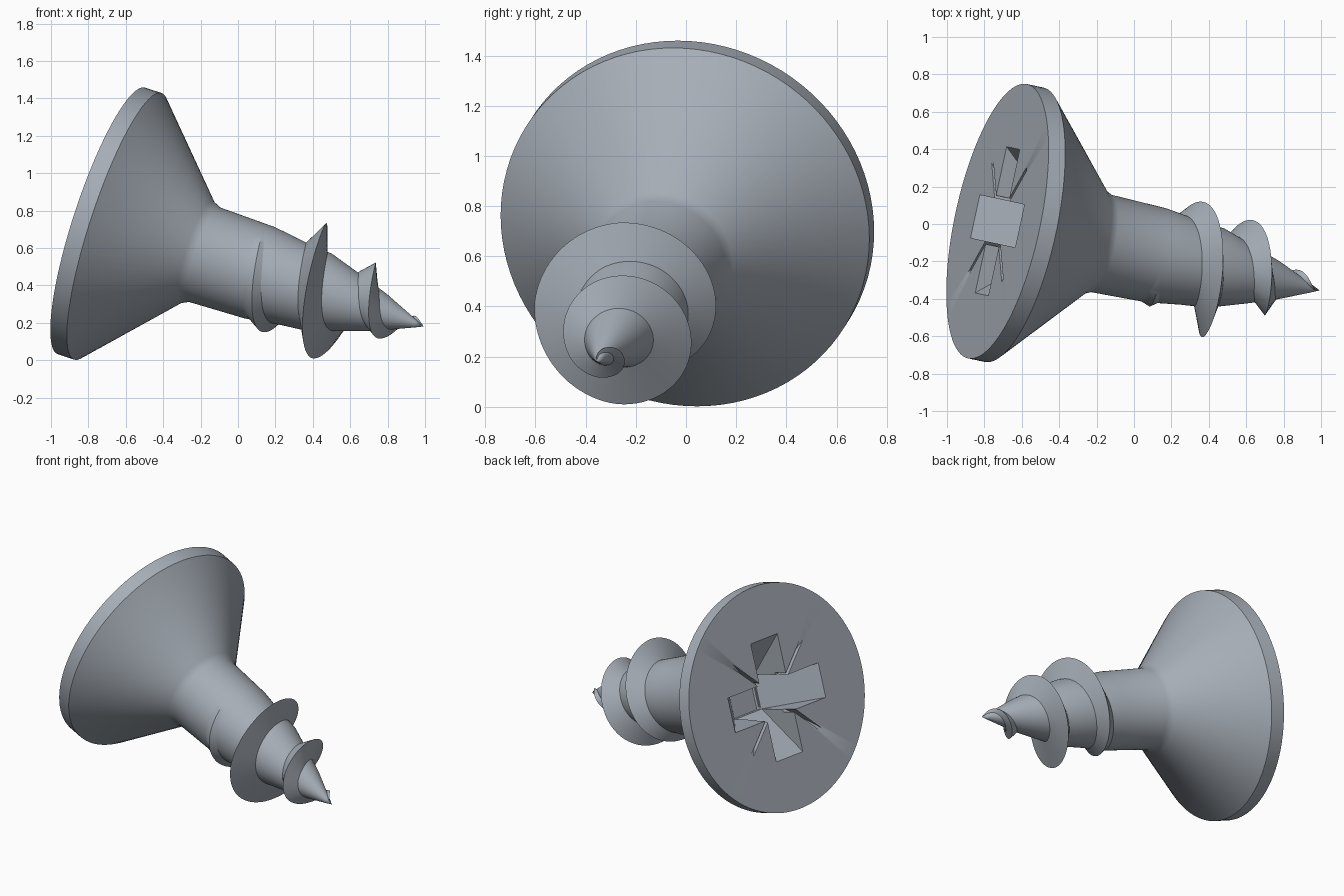
import bpy, bmesh, math
from mathutils import Matrix, Vector

if "Cube" in bpy.data.objects:
    bpy.data.objects.remove(bpy.data.objects["Cube"])

# One brushed grey metal
metal = bpy.data.materials.new("grey_metal")
metal.use_nodes = True
color = (0.38, 0.42, 0.47, 1)
metal.diffuse_color = color
metal.node_tree.nodes["Principled BSDF"].inputs["Base Color"].default_value = color

# Local frame: Z runs from the head face to the tip, -Y is the upper side
origin = Vector((-0.73, 0.015, 0.745))
axis = Vector((0.931, -0.2, -0.305)).normalized()
side = axis.cross(Vector((0, 0, 1))).normalized()
frame = Matrix((side, axis.cross(side), axis)).transposed().to_4x4()
frame.translation = origin

# Profiles: (distance along the axis, radius)
head = [(0, 0), (0, 0.75), (0.095, 0.75)]
core = [(0.545, 0.287), (0.59, 0.266), (0.91, 0.257), (1.1, 0.231), (1.25, 0.217),
        (1.45, 0.154), (1.6, 0.105), (1.8, 0.022), (1.85, 0)]
crest = [(0.85, 0.25), (1.02, 0.298), (1.18, 0.367), (1.25, 0.378), (1.33, 0.348),
         (1.42, 0.288), (1.51, 0.234), (1.6, 0.175), (1.66, 0.125), (1.75, 0.07), (1.85, 0.004)]


def lookup(table, t):
    """Linear interpolation in a profile."""
    for (t0, r0), (t1, r1) in zip(table, table[1:]):
        if t <= t1:
            return r0 + (r1 - r0) * max(0, t - t0) / (t1 - t0)
    return table[-1][1]


def make_object(name, bm):
    bmesh.ops.recalc_face_normals(bm, faces=bm.faces)
    mesh = bpy.data.meshes.new(name)
    bm.to_mesh(mesh)
    bm.free()
    mesh.materials.append(metal)
    obj = bpy.data.objects.new(name, mesh)
    obj.matrix_world = frame
    bpy.context.collection.objects.link(obj)
    return obj


def activate(obj):
    bpy.ops.object.select_all(action='DESELECT')
    obj.select_set(True)
    bpy.context.view_layer.objects.active = obj


def lathe(name, profile, segments=96):
    bm = bmesh.new()
    verts = [bm.verts.new((r, 0, t)) for t, r in profile]
    edges = [bm.edges.new(pair) for pair in zip(verts, verts[1:])]
    bmesh.ops.spin(bm, geom=verts + edges, cent=(0, 0, 0), axis=(0, 0, 1),
                   angle=math.tau, steps=segments, use_merge=True)
    bmesh.ops.remove_doubles(bm, verts=bm.verts, dist=1e-4)
    return make_object(name, bm)


def slot_cutter(name, half_top, half_floor, depth, width, angle):
    """Tapered slot: a trapezoid extruded across its width."""
    outline = [(-half_top, -0.05), (half_top, -0.05), (half_top, 0),
               (half_floor, depth), (-half_floor, depth), (-half_top, 0)]
    bm = bmesh.new()
    face = bm.faces.new([bm.verts.new((x, -width / 2, z)) for x, z in outline])
    result = bmesh.ops.extrude_face_region(bm, geom=[face])
    moved = [v for v in result["geom"] if isinstance(v, bmesh.types.BMVert)]
    bmesh.ops.translate(bm, verts=moved, vec=(0, width, 0))
    bmesh.ops.rotate(bm, verts=bm.verts, matrix=Matrix.Rotation(angle, 3, 'Z'))
    cutter = make_object(name, bm)
    cutter.hide_render = True
    return cutter


# Countersunk head with tapering shank
body = lathe("screw_body", head + core)

# Cross drive recess with thin diagonal slots
cutters = [slot_cutter("recess_arm_cutter", 0.40, 0.10, 0.35 - 0.01 * i, 0.235, math.pi / 2 * i)
           for i in range(2)]
cutters += [slot_cutter("thin_slot_cutter", 0.43, 0.15, 0.12, 0.022, math.pi / 4 + math.pi / 2 * i)
            for i in range(2)]
activate(body)
for cutter in cutters:
    cut = body.modifiers.new("recess", 'BOOLEAN')
    cut.operation = 'DIFFERENCE'
    cut.solver = 'EXACT'
    cut.object = cutter
    bpy.ops.object.modifier_apply(modifier=cut.name)
for cutter in cutters:
    bpy.data.objects.remove(cutter)

# Helical thread: a triangular section swept around the shank
PITCH = 0.32
start, end, steps = 0.85, 1.84, 300
bm = bmesh.new()
rings = []
for i in range(steps + 1):
    t = start + (end - start) * i / steps
    angle = -math.pi / 2 + (t - 1.177) / PITCH * math.tau
    size = min(1, lookup(core, t) / 0.13)
    ring = []
    for offset, on_crest in ((-0.08, False), (0, True), (0.055, False)):
        z = t + offset * size
        r = lookup(crest, t) if on_crest else lookup(core, z) * 0.96
        ring.append(bm.verts.new((r * math.cos(angle), r * math.sin(angle), z)))
    rings.append(ring)
for a, b in zip(rings, rings[1:]):
    for j in range(3):
        k = (j + 1) % 3
        bm.faces.new((a[j], a[k], b[k], b[j]))
bm.faces.new(rings[0])
bm.faces.new(rings[-1])
thread = make_object("screw_thread", bm)

for obj in (body, thread):
    activate(obj)
    bpy.ops.object.shade_smooth_by_angle(angle=math.radians(32))
